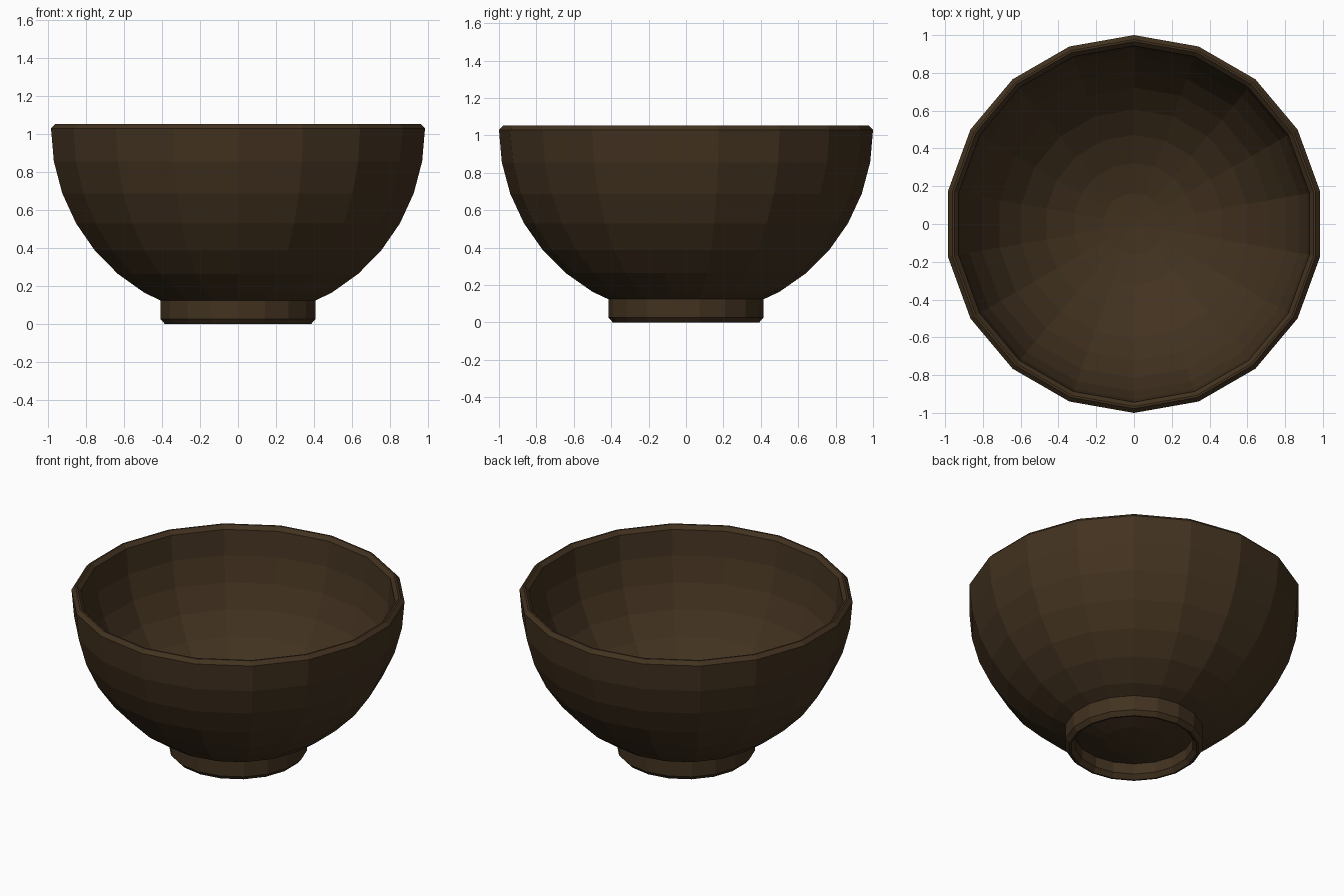
import bpy
import bmesh
from math import sin, cos, pi, radians

if "Cube" in bpy.data.objects:
    bpy.data.objects.remove(bpy.data.objects["Cube"])

SIDES = 18

wood = bpy.data.materials.new("dark_wood")
wood.diffuse_color = (0.055, 0.032, 0.014, 1)
wood.use_nodes = True
wood.node_tree.nodes["Principled BSDF"].inputs["Base Color"].default_value = wood.diffuse_color


def lathe(name, profile, closed=False):
    """Revolve (radius, z) points around z; points at radius 0 become poles."""
    bm = bmesh.new()
    rings = []
    for r, z in profile:
        if r < 1e-6:
            rings.append([bm.verts.new((0, 0, z))] * SIDES)
        else:
            rings.append([bm.verts.new((r * cos(pi / 2 + 2 * pi * i / SIDES),
                                        r * sin(pi / 2 + 2 * pi * i / SIDES), z))
                          for i in range(SIDES)])
    pairs = list(zip(rings, rings[1:]))
    if closed:
        pairs.append((rings[-1], rings[0]))
    for a, b in pairs:
        for i in range(SIDES):
            j = (i + 1) % SIDES
            bm.faces.new(list(dict.fromkeys((a[i], a[j], b[j], b[i]))))
    bmesh.ops.recalc_face_normals(bm, faces=bm.faces)
    mesh = bpy.data.meshes.new(name)
    bm.to_mesh(mesh)
    bm.free()
    mesh.materials.append(wood)
    obj = bpy.data.objects.new(name, mesh)
    bpy.context.collection.objects.link(obj)
    return obj


def quarter(radius, centre_z):
    """Quarter circle from the bottom pole to the rim in 10 degree steps."""
    return [(radius * sin(radians(a)), centre_z - radius * cos(radians(a)))
            for a in range(0, 91, 10)]


# Bowl: outer and inner hemispheres joined by a narrow bevelled rim
RIM_Z = 1.03
outer = quarter(1.0, RIM_Z)
inner = quarter(0.943, RIM_Z)
rim = [(0.977, 1.054), (0.966, 1.054)]
lathe("bowl", outer + rim + inner[::-1])

# Foot: hollow ring with bevelled bottom edge, top buried in the bowl wall
lathe("foot_ring", [(0.415, 0.135), (0.415, 0.027), (0.391, 0.0),
                    (0.380, 0.0), (0.356, 0.027), (0.356, 0.115)], closed=True)
